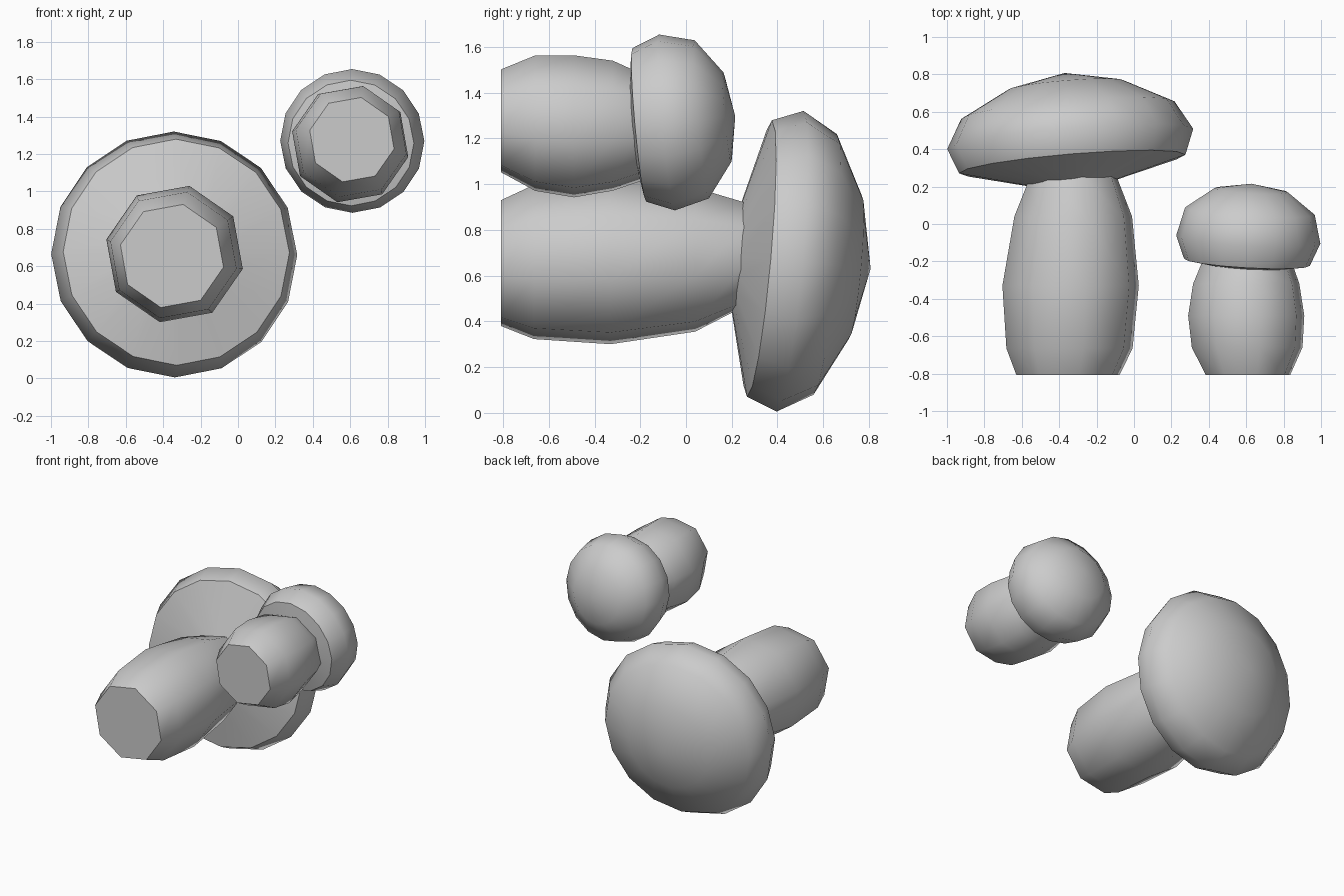
import bpy, bmesh, math
from mathutils import Vector, Matrix

if "Cube" in bpy.data.objects:
    bpy.data.objects.remove(bpy.data.objects["Cube"])


def loft(name, rings, crease, cap_first=False, tip=None):
    """Skin a list of vertex-coordinate rings; ring number `crease` stays sharp."""
    bm = bmesh.new()
    loops = [[bm.verts.new(p) for p in ring] for ring in rings]
    n = len(loops[0])
    for a, b in zip(loops, loops[1:]):
        for i in range(n):
            j = (i + 1) % n
            bm.faces.new((a[i], a[j], b[j], b[i]))
    if cap_first:
        bm.faces.new(loops[0])
    if tip is not None:
        t = bm.verts.new(tip)
        for i in range(n):
            bm.faces.new((loops[-1][i], loops[-1][(i + 1) % n], t))
    bmesh.ops.recalc_face_normals(bm, faces=bm.faces)
    for f in bm.faces:
        f.smooth = True
    ring = set(loops[crease])
    for e in bm.edges:
        if e.verts[0] in ring and e.verts[1] in ring:
            e.smooth = False
    # open lofts: make sure the shell faces outward
    centre = sum((v.co for v in bm.verts), Vector()) / len(bm.verts)
    if sum(f.normal.dot(f.calc_center_median() - centre) for f in bm.faces) < 0:
        bmesh.ops.reverse_faces(bm, faces=bm.faces)
    me = bpy.data.meshes.new(name)
    bm.to_mesh(me)
    bm.free()
    ob = bpy.data.objects.new(name, me)
    bpy.context.collection.objects.link(ob)
    return ob


def stem(name, stations, phase, slope):
    """Octagonal stalk; stations are (y, centre x, centre z, radius); last ring tilts with the cap."""
    rings = []
    for k, (y, cx, cz, r) in enumerate(stations):
        ring = []
        for i in range(8):
            a = math.radians(phase + 45 * i)
            dx, dz = r * math.cos(a), r * math.sin(a)
            tilt = slope[0] * dx + slope[1] * dz if k == len(stations) - 1 else 0
            ring.append((cx + dx, y + tilt, cz + dz))
        rings.append(ring)
    return loft(name, rings, crease=0, cap_first=True)


def cap(name, centre, slope, profile, tip):
    """16-sided cap turned around an axis tilted off +y; profile is (radius, height along axis)."""
    axis = Vector((-slope[0], 1, -slope[1])).normalized()
    rot = Vector((0, 1, 0)).rotation_difference(axis).to_matrix().to_4x4()
    m = Matrix.Translation(centre) @ rot
    rings = [[m @ Vector((r * math.cos(math.tau * i / 16), h, r * math.sin(math.tau * i / 16)))
              for i in range(16)] for r, h in profile]
    return loft(name, rings, crease=1, tip=m @ Vector((0, tip, 0)))


# Large mushroom
big_slope = (0.083, 0.09)
stem("large_stem", [(-0.808, -0.353, 0.655, 0.282), (-0.665, -0.345, 0.66, 0.345),
                    (-0.33, -0.339, 0.665, 0.373), (0.04, -0.325, 0.67, 0.322),
                    (0.23, -0.33, 0.68, 0.246)], 32.8, big_slope)
cap("large_cap", (-0.341, 0.455, 0.663), big_slope,
    [(0.23, -0.235), (0.607, -0.135), (0.66, 0), (0.572, 0.155), (0.316, 0.287)], 0.355)

# Small mushroom
small_slope = (-0.057, -0.09)
stem("small_stem", [(-0.808, 0.609, 1.277, 0.231), (-0.66, 0.605, 1.267, 0.303),
                    (-0.49, 0.6, 1.253, 0.318), (-0.32, 0.6, 1.256, 0.291),
                    (-0.215, 0.607, 1.26, 0.25)], 32.5, small_slope)
cap("small_cap", (0.611, -0.083, 1.27), small_slope,
    [(0.23, -0.14), (0.337, -0.122), (0.386, 0), (0.347, 0.153), (0.197, 0.265)], 0.3)
